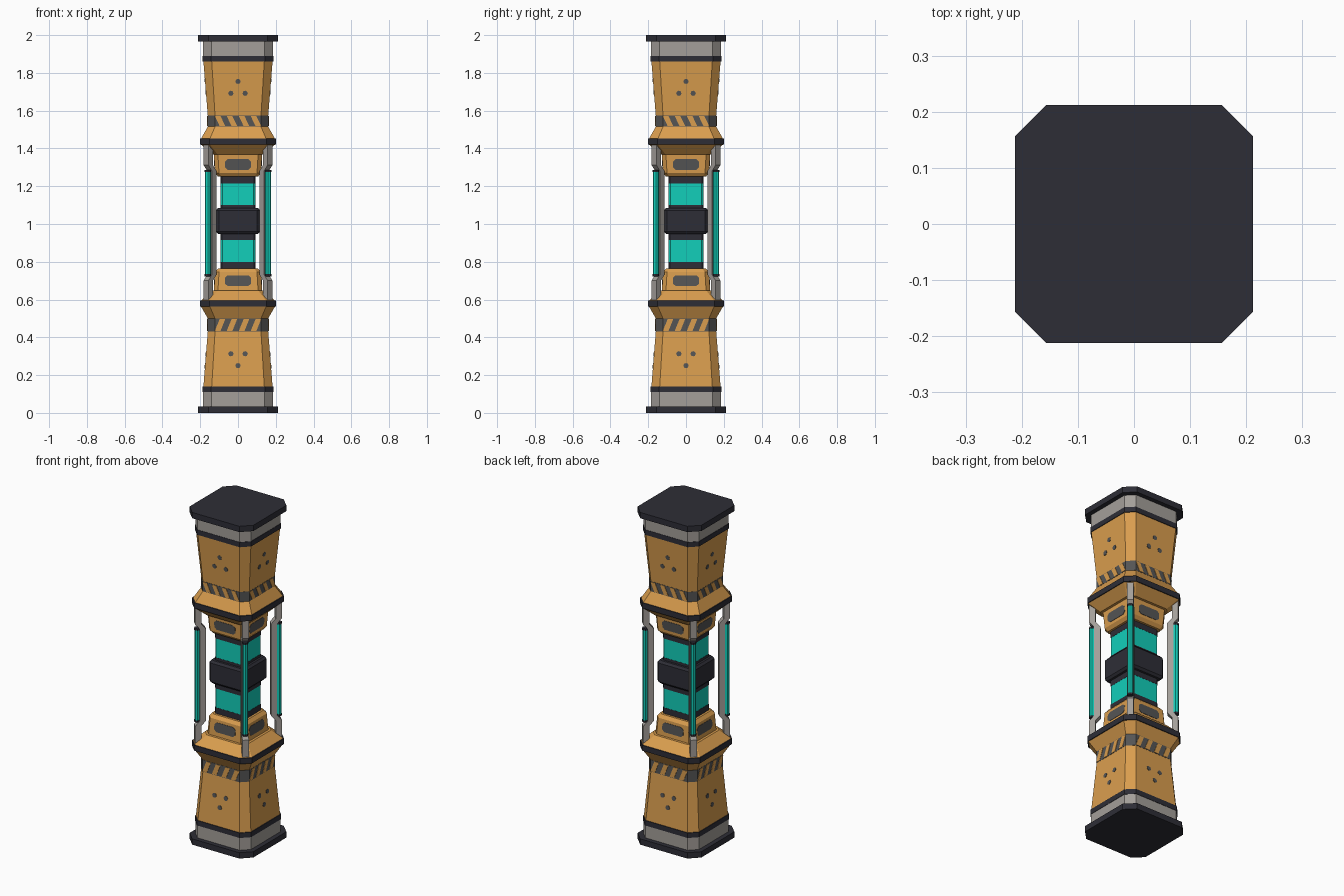
import bpy, bmesh, math
from mathutils import Matrix

if "Cube" in bpy.data.objects:
    bpy.data.objects.remove(bpy.data.objects["Cube"])


def material(name, rgb):
    m = bpy.data.materials.new(name)
    m.diffuse_color = (*rgb, 1)
    m.use_nodes = True
    m.node_tree.nodes["Principled BSDF"].inputs["Base Color"].default_value = m.diffuse_color
    return m


ORANGE = material("orange paint", (0.70, 0.34, 0.077))
DARK = material("dark metal", (0.027, 0.027, 0.037))
GREY = material("light grey metal", (0.37, 0.345, 0.32))
TEAL = material("teal glow", (0.006, 0.62, 0.49))
VENT = material("vent grey", (0.09, 0.09, 0.09))


def finish(bm, name, mat):
    bmesh.ops.recalc_face_normals(bm, faces=bm.faces)
    me = bpy.data.meshes.new(name)
    bm.to_mesh(me)
    bm.free()
    me.materials.append(mat)
    ob = bpy.data.objects.new(name, me)
    bpy.context.collection.objects.link(ob)
    return ob


def bridge(bm, rings):
    """Skin a list of equal vertex rings and cap both ends."""
    n = len(rings[0])
    for a, b in zip(rings, rings[1:]):
        for i in range(n):
            bm.faces.new((a[i], a[(i + 1) % n], b[(i + 1) % n], b[i]))
    bm.faces.new(rings[0])
    bm.faces.new(rings[-1])


def loft(name, profile, mat, cut=0.24):
    """Chamfered-square column through (z, half width) points."""
    bm = bmesh.new()
    rings = []
    for z, h in profile:
        k = h * (1 - cut)
        rings.append([bm.verts.new((x, y, z)) for x, y in (
            (h, -k), (h, k), (k, h), (-k, h), (-h, k), (-h, -k), (-k, -h), (k, -h))])
    bridge(bm, rings)
    return finish(bm, name, mat)


def plates(name, shapes, half, zmap, mat):
    """Thin plates of (u, z) outlines laid on all four sides."""
    bm = bmesh.new()
    for q in range(4):
        rot = Matrix.Rotation(q * math.pi / 2, 4, 'Z')
        for pts in shapes:
            rings = [[bm.verts.new(rot @ Matrix.Translation((u, -half(z) - d, zmap(z))).translation)
                      for u, z in pts] for d in (-0.004, 0.002)]
            bridge(bm, rings)
    return finish(bm, name, mat)


# Lower and upper halves share one profile, the upper one flipped
for side in ("lower", "upper"):
    if side == "lower":
        zm = lambda z: z
    else:
        zm = lambda z: 2 - z + (0.015 if z > 0.45 else 0.005 if z > 0.2 else 0)

    def part(label, prof, mat, cut=0.24):
        loft(f"{side}_{label}", [(zm(z), h) for z, h in prof], mat, cut)

    part("end_cap", [(0, 0.212), (0.035, 0.212)], DARK, 0.26)
    part("grey_collar", [(0.035, 0.185), (0.11, 0.185)], GREY)
    part("dark_band", [(0.11, 0.187), (0.14, 0.187)], DARK)
    part("tapered_body", [(0.14, 0.183), (0.43, 0.16)], ORANGE)
    part("hazard_band", [(0.43, 0.161), (0.50, 0.161)], VENT)
    part("flare", [(0.50, 0.16), (0.562, 0.195)], ORANGE)
    part("flare_band", [(0.562, 0.2), (0.595, 0.2)], DARK)
    part("shoulder", [(0.595, 0.195), (0.647, 0.143)], ORANGE)
    part("core_socket", [(0.647, 0.128), (0.745, 0.121), (0.764, 0.106)], ORANGE, 0.17)
    part("core_ring", [(0.76, 0.093), (0.80, 0.093)], DARK, 0.1)
    part("core_glow", [(0.80, 0.092), (0.914, 0.092)], TEAL, 0.1)
    part("core_inner_ring", [(0.914, 0.093), (0.96, 0.093)], DARK, 0.1)

    # Diagonal hazard stripes, rivet dots and socket vents
    stripes = [[(u - 0.028, 0.433), (u + 0.002, 0.433), (u + 0.028, 0.497), (u - 0.002, 0.497)]
               for u in (-0.095, -0.032, 0.032, 0.095)]
    plates(f"{side}_hazard_stripes", stripes, lambda z: 0.161, zm, ORANGE)
    dots = [[(u + 0.014 * math.cos(a * math.pi / 4), z + 0.014 * math.sin(a * math.pi / 4))
             for a in range(8)] for u, z in ((0, 0.25), (-0.038, 0.313), (0.038, 0.313))]
    plates(f"{side}_rivet_dots", dots, lambda z: 0.183 - (z - 0.14) * 0.0793, zm, VENT)
    vent = [(sx * a, 0.7 + sz * b) for sx, sz, a, b in (
        (-1, -1, 0.055, 0.028), (1, -1, 0.055, 0.028), (1, -1, 0.07, 0.015), (1, 1, 0.07, 0.015),
        (1, 1, 0.055, 0.028), (-1, 1, 0.055, 0.028), (-1, 1, 0.07, 0.015), (-1, -1, 0.07, 0.015))]
    plates(f"{side}_socket_vents", [vent], lambda z: 0.128 - (z - 0.647) * 0.0714, zm, VENT)

# Middle block of the core
loft("core_block", [(0.947, 0.106), (0.96, 0.117), (1.072, 0.117), (1.085, 0.106)], DARK, 0.13)

# Corner struts that jog inwards, each holding a glowing tube
path = [(0.585, 0.223), (0.70, 0.223), (0.73, 0.197), (1.282, 0.197), (1.312, 0.223), (1.43, 0.223)]
for i in range(4):
    rot = Matrix.Rotation(math.pi / 4 + i * math.pi / 2, 4, 'Z')
    bm = bmesh.new()
    bridge(bm, [[bm.verts.new((r + dx, dy, z)) for dx, dy in (
        (-0.017, -0.018), (0.017, -0.018), (0.017, 0.018), (-0.017, 0.018))] for z, r in path])
    bm.transform(rot)
    finish(bm, f"corner_strut_{i + 1}", GREY)
    for label, z0, z1, rad, mat in (("tube", 0.733, 1.275, 0.016, TEAL),
                                    ("tube_lower_cap", 0.722, 0.734, 0.017, DARK),
                                    ("tube_upper_cap", 1.274, 1.286, 0.017, DARK)):
        bm = bmesh.new()
        bmesh.ops.create_cone(bm, cap_ends=True, segments=8, radius1=rad, radius2=rad, depth=z1 - z0)
        bm.transform(rot @ Matrix.Translation((0.226, 0, (z0 + z1) / 2)))
        finish(bm, f"{label}_{i + 1}", mat)
